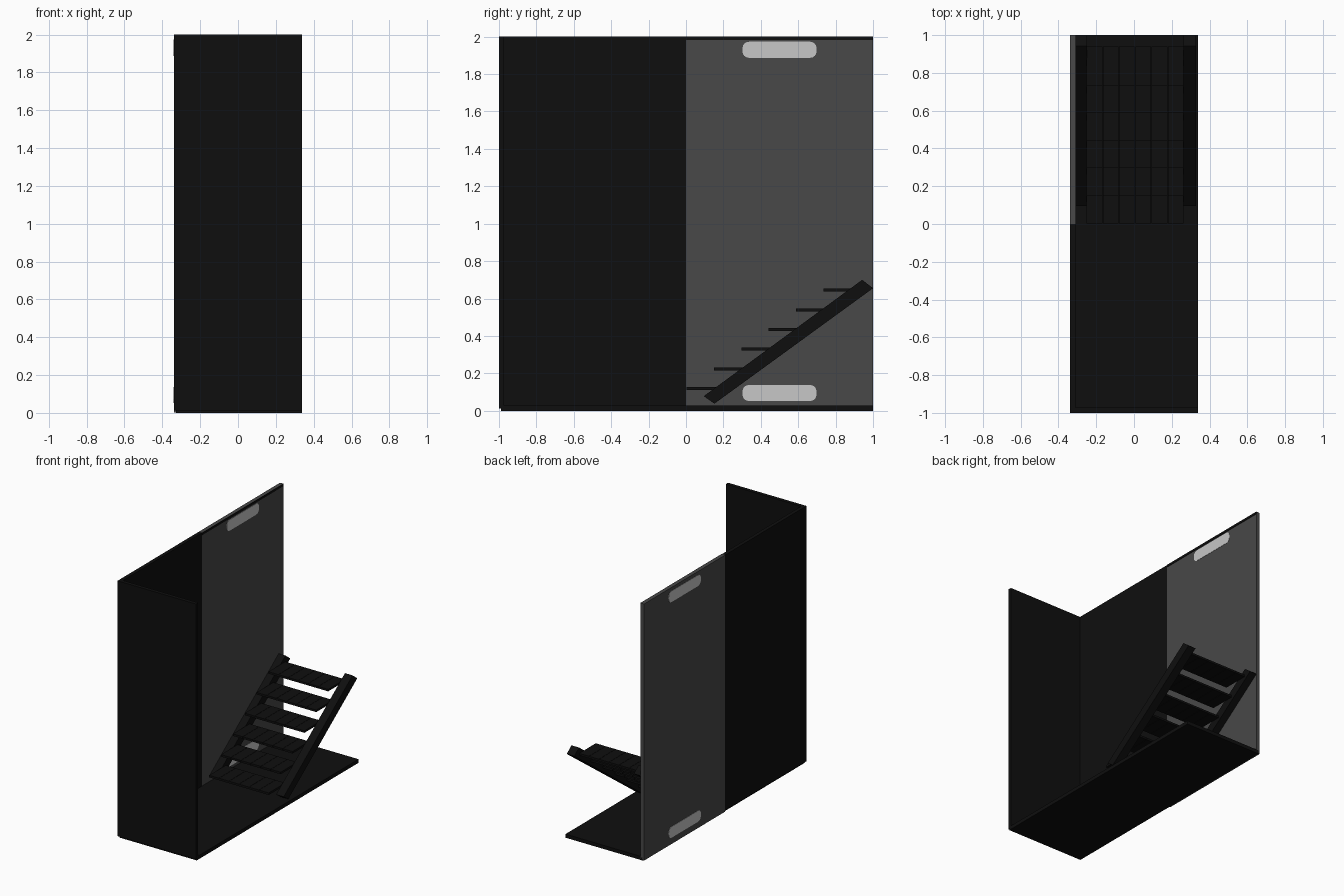
import bpy, bmesh, math

if "Cube" in bpy.data.objects:
    bpy.data.objects.remove(bpy.data.objects["Cube"])

def material(name, v):
    m = bpy.data.materials.new(name)
    m.diffuse_color = (v, v, v, 1)
    m.use_nodes = True
    m.node_tree.nodes["Principled BSDF"].inputs["Base Color"].default_value = m.diffuse_color
    return m

black = material("matte black", 0.0045)
grey = material("dark grey", 0.065)
light = material("light grey", 0.57)

def prism(name, pts, x0, x1, mat):
    """Extrude a (y, z) outline along x."""
    bm = bmesh.new()
    face = bm.faces.new([bm.verts.new((x0, y, z)) for y, z in pts])
    ext = bmesh.ops.extrude_face_region(bm, geom=[face])
    for v in ext["geom"]:
        if isinstance(v, bmesh.types.BMVert):
            v.co.x = x1
    bmesh.ops.recalc_face_normals(bm, faces=bm.faces)
    me = bpy.data.meshes.new(name)
    bm.to_mesh(me)
    bm.free()
    me.materials.append(mat)
    ob = bpy.data.objects.new(name, me)
    bpy.context.collection.objects.link(ob)
    return ob

def box(name, x0, x1, y0, y1, z0, z1, mat):
    return prism(name, [(y0, z0), (y1, z0), (y1, z1), (y0, z1)], x0, x1, mat)

def slot(cy, cz, hw, hh, r):
    """Rounded rectangle outline."""
    pts = []
    for k, (sy, sz) in enumerate([(1, 1), (-1, 1), (-1, -1), (1, -1)]):
        for j in range(5):
            a = math.pi / 2 * (k + j / 4)
            pts.append((cy + sy * (hw - r) + r * math.cos(a),
                        cz + sz * (hh - r) + r * math.sin(a)))
    return pts

W, T = 0.338, 0.028

# Floor and enclosing panels
box("floor", -W + 0.01, W, -0.99, 1, 0, T, black)
box("front_panel", -W, W, -1, -1 + T, 0.012, 2, black)
box("side_panel_solid", -W, -W + T, -1 + T, 0, 0.012, 2, black)
box("side_panel_glass", -W, -W + T, 0, 1, 0.002, 2, grey)
box("panel_top_trim", -W + T, -W + T + 0.003, 0, 1, 1.982, 2, black)

# Rounded light slots showing on both faces of the grey panel
for label, z in (("upper", 1.93), ("lower", 0.095)):
    for side, x in (("outer", -W - 0.002), ("inner", -W + T - 0.001)):
        prism(f"{label}_slot_{side}", slot(0.5, z, 0.198, 0.043, 0.034),
              x, x + 0.003, light)

# Sloping stair rails
rail = [(0.095, 0.078), (0.152, 0.038), (1.0, 0.655), (0.942, 0.70)]
prism("left_rail", rail, -0.309, -0.25, black)
prism("right_rail", rail, 0.262, 0.327, black)

# Stair treads, each made of six planks
x_start, x_end, n = -0.252, 0.264, 6
pw = (x_end - x_start) / n
for i in range(6):
    y, z = 0.003 + i * 0.1462, 0.118 + i * 0.1055
    for j in range(n):
        x = x_start + j * pw
        box(f"tread_{i + 1}_plank_{j + 1}", x + 0.001, x + pw - 0.001,
            y, y + 0.205, z - 0.008, z + 0.008, black)
